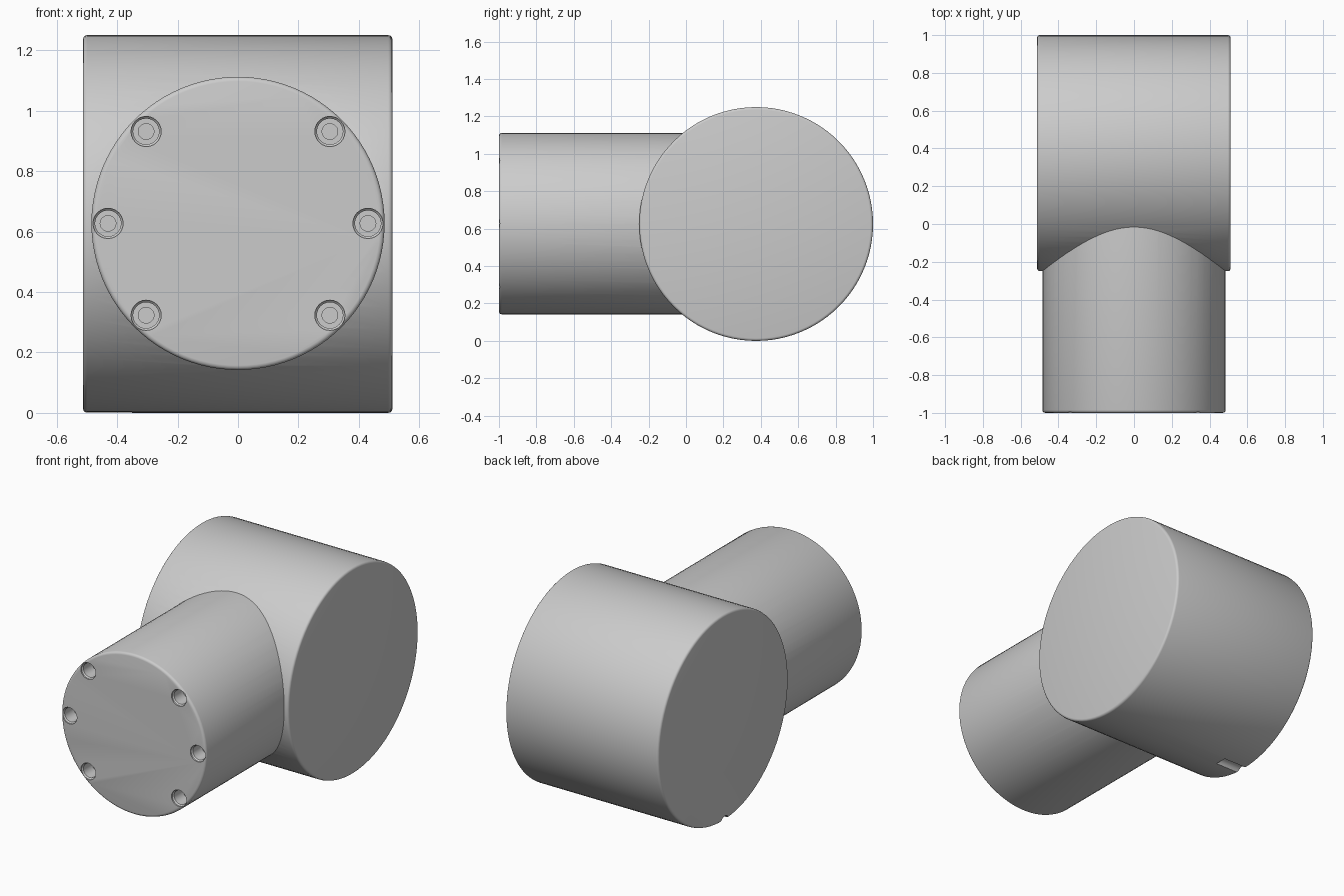
import bpy, bmesh
from math import cos, sin, pi, radians
from mathutils import Matrix, Vector

cube = bpy.data.objects.get("Cube")
if cube:
    bpy.data.objects.remove(cube, do_unlink=True)

grey = bpy.data.materials.new("plain grey")
grey.use_nodes = True
GREY = (0.6, 0.6, 0.6, 1)
grey.diffuse_color = GREY
grey.node_tree.nodes["Principled BSDF"].inputs["Base Color"].default_value = GREY


def turned(name, profile, axis, location, segments):
    """Solid turned from (radius, distance along axis) points, with flat caps."""
    bm = bmesh.new()
    rings = [[bm.verts.new((r * cos(2 * pi * i / segments), r * sin(2 * pi * i / segments), d))
              for i in range(segments)] for r, d in profile]
    for low, high in zip(rings, rings[1:]):
        for i in range(segments):
            j = (i + 1) % segments
            bm.faces.new((low[i], low[j], high[j], high[i]))
    bm.faces.new(rings[0][::-1])
    bm.faces.new(rings[-1])
    turn = Vector((0, 0, 1)).rotation_difference(Vector(axis)).to_matrix().to_4x4()
    bm.transform(Matrix.Translation(location) @ turn)
    bmesh.ops.recalc_face_normals(bm, faces=bm.faces)
    mesh = bpy.data.meshes.new(name)
    bm.to_mesh(mesh)
    bm.free()
    mesh.materials.append(grey)
    obj = bpy.data.objects.new(name, mesh)
    bpy.context.collection.objects.link(obj)
    return obj


def combine(target, tool, operation):
    """Apply a boolean and remove the tool."""
    mod = target.modifiers.new("boolean", 'BOOLEAN')
    mod.operation = operation
    mod.solver = 'EXACT'
    mod.object = tool
    bpy.context.view_layer.objects.active = target
    bpy.ops.object.modifier_apply(modifier=mod.name)
    bpy.data.objects.remove(tool, do_unlink=True)


def rounded_drum(radius, start, end, edge):
    """Profile of a cylinder with softened rims."""
    steps = [radians(a) for a in (0, 30, 60, 90)]
    first = [(radius - edge + edge * sin(a), start + edge - edge * cos(a)) for a in steps]
    last = [(radius - edge + edge * cos(a), end - edge + edge * sin(a)) for a in steps]
    return first + last


# Main drum lying across, with the neck reaching forward from it
housing = turned("housing", rounded_drum(0.625, -0.513, 0.511, 0.014), (1, 0, 0), (0, 0.375, 0.625), 96)
neck = turned("neck", rounded_drum(0.485, -0.4, 1.0, 0.015), (0, -1, 0), (0, 0, 0.627), 96)
combine(housing, neck, 'UNION')

# Stepped screw holes around the neck face
hole = [(0.05, -0.05), (0.05, 0.008), (0.043, 0.015), (0.043, 0.1), (0.026, 0.1), (0.026, 0.16)]
for angle in (0, 45, 135, 180, 225, 315):
    a = radians(angle)
    cutter = turned("hole_cutter", hole, (0, 1, 0), (0.43 * cos(a), -1, 0.627 + 0.43 * sin(a)), 24)
    cutter.hide_render = True
    combine(housing, cutter, 'DIFFERENCE')

# Small groove under one end of the drum
groove = turned("groove_cutter", [(0.04, -0.6), (0.04, -0.35)], (1, 0, 0), (0, 0.36, -0.012), 24)
groove.hide_render = True
combine(housing, groove, 'DIFFERENCE')

# Smooth curved sides, crisp rims
bpy.ops.object.select_all(action='DESELECT')
housing.select_set(True)
bpy.context.view_layer.objects.active = housing
bpy.ops.object.shade_smooth_by_angle(angle=radians(32))
